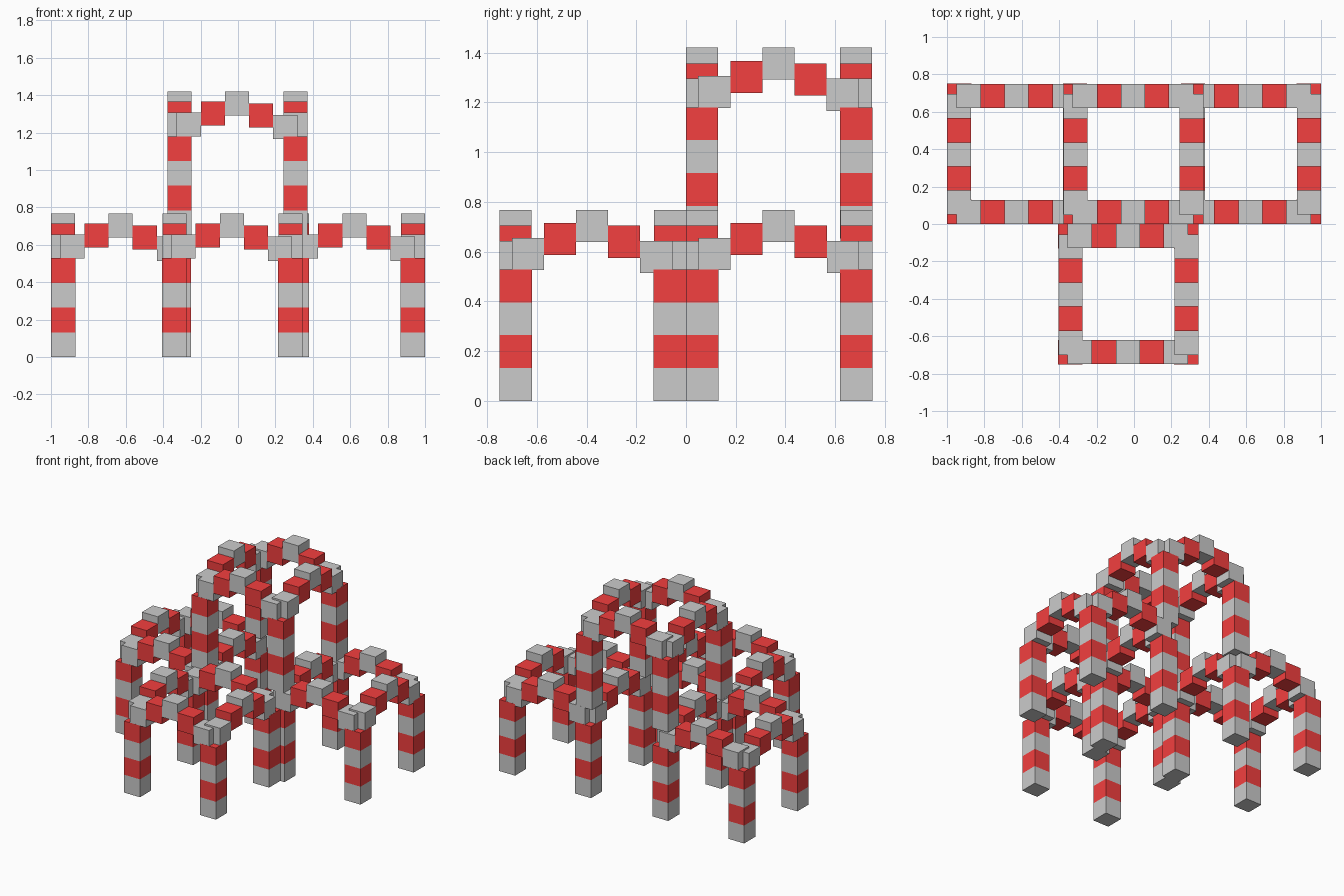
import bpy, bmesh

if "Cube" in bpy.data.objects:
    bpy.data.objects.remove(bpy.data.objects["Cube"])

COL_W, COL_H = 0.13, 0.132      # column block width and height
S = 0.129                       # arch block size
SPAN = 0.75                     # outer width of one arched bay
ARCH_START = 0.05
ARCH_Z = (0.526, 0.586, 0.639, 0.575, 0.514)   # bottom of each arch block

red = bpy.data.materials.new("red")
red.diffuse_color = (0.9, 0.05, 0.05, 1)
red.use_nodes = True
red.node_tree.nodes["Principled BSDF"].inputs["Base Color"].default_value = red.diffuse_color


def block_mesh(name, boxes, mat=None):
    """One mesh made of separate boxes given as (min corner, size)."""
    bm = bmesh.new()
    for lo, size in boxes:
        verts = bmesh.ops.create_cube(bm, size=1)["verts"]
        for v in verts:
            for i in range(3):
                v.co[i] = lo[i] + (v.co[i] + 0.5) * size[i]
    me = bpy.data.meshes.new(name)
    bm.to_mesh(me)
    bm.free()
    if mat:
        me.materials.append(mat)
    return me


def striped(name, boxes):
    """Alternate grey and red blocks, starting with grey."""
    return [(name + "_grey", block_mesh(name + "_grey", boxes[0::2])),
            (name + "_red", block_mesh(name + "_red", boxes[1::2], red))]


# shared parts: a four-block column, and five-block arches along x and y
column = striped("column", [((0, 0, i * COL_H), (COL_W, COL_W, COL_H)) for i in range(4)])
arch_x = striped("arch_across", [((ARCH_START + i * S, 0.0005, z), (S, S, S))
                                 for i, z in enumerate(ARCH_Z)])
arch_y = striped("arch_deep", [((0.0005, ARCH_START + i * S, z), (S, S, S))
                               for i, z in enumerate(ARCH_Z)])


def place(parts, prefix, loc):
    for name, me in parts:
        ob = bpy.data.objects.new(prefix + "_" + name, me)
        ob.location = loc
        bpy.context.collection.objects.link(ob)


def bay(prefix, x, y, z):
    """Square bay: four corner columns joined by four arches."""
    far = SPAN - COL_W
    for dx in (0, far):
        for dy in (0, far):
            place(column, prefix, (x + dx, y + dy, z))
    for d in (0, far):
        place(arch_x, prefix, (x, y + d, z))
        place(arch_y, prefix, (x + d, y, z))


# three bays on the ground and one raised over the middle
bay("left_bay", -1.0, 0.0, 0.0)
bay("right_bay", 0.25, 0.0, 0.0)
bay("front_bay", -0.405, -0.75, 0.0)
bay("upper_bay", -0.378, -0.001, 0.652)
